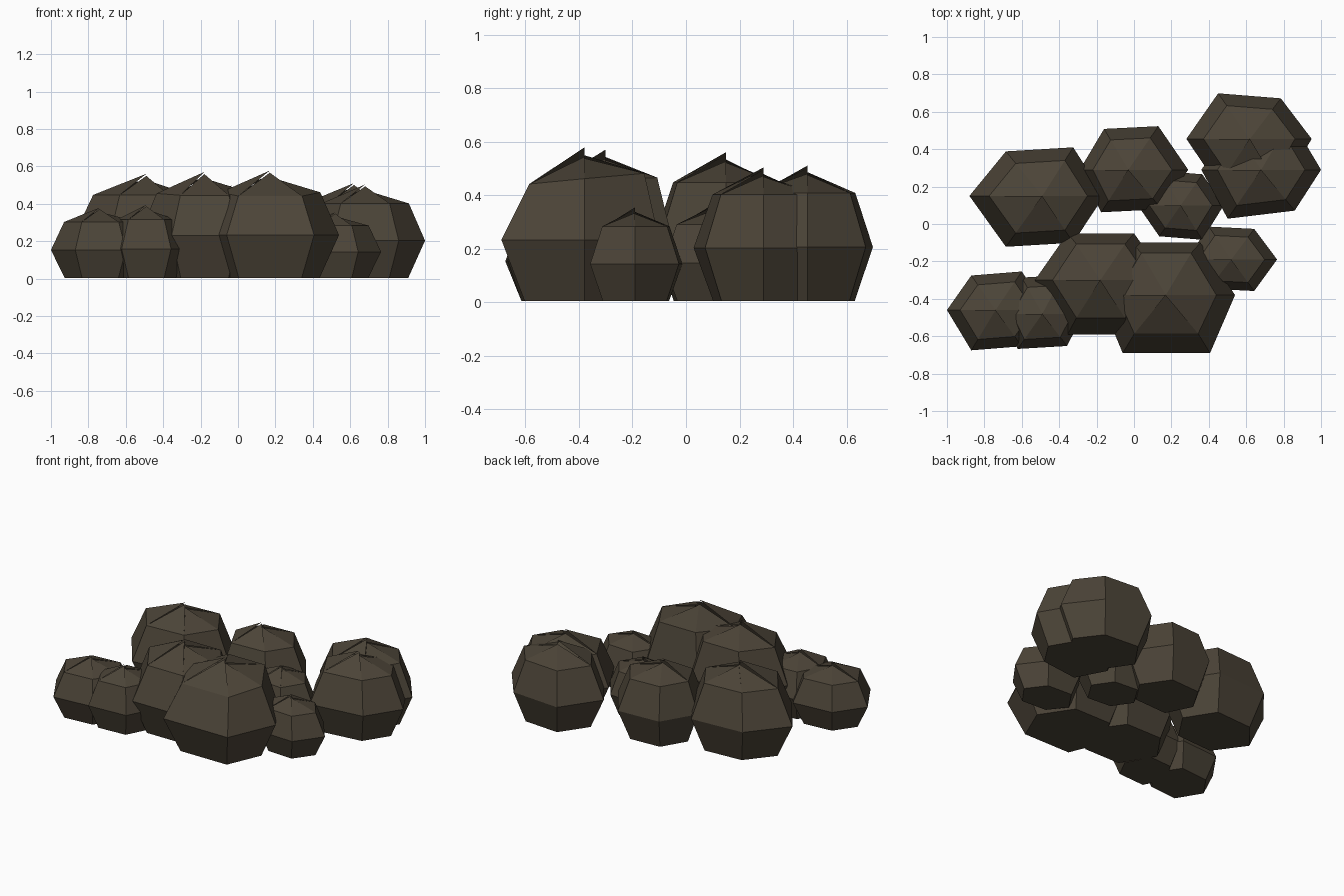
import bpy
import math

if "Cube" in bpy.data.objects:
    bpy.data.objects.remove(bpy.data.objects["Cube"])

# One dark earthy stone colour for the whole pile
stone = bpy.data.materials.new("dark_stone")
stone.diffuse_color = (0.072, 0.058, 0.039, 1.0)
stone.use_nodes = True
stone.node_tree.nodes["Principled BSDF"].inputs["Base Color"].default_value = stone.diffuse_color

SIDES = 6
SIN60 = math.sin(math.radians(60))


def boulder(name, cx, cy, left, right, front, back, mid, tilt=0.0, wide=0.5, lean=0.0):
    """Six-sided faceted boulder: flat base, widest ring at mid, shoulder ring
    and a cracked crown. tilt slants the front and back edges, wide sets their
    length, lean lowers the front of the shoulder."""

    def ring(scale, z, slope=0.0):
        points = []
        for i in range(SIDES):
            a = 2 * math.pi * i / SIDES
            c, s = math.cos(a), math.sin(a) / SIN60
            if abs(s) > 0.5:
                c = math.copysign(wide if s < 0 else 0.5, c)
            else:
                s = 0.0
            x = c * (right - cx if c > 0 else cx - left)
            y = s * (back - cy if s > 0 else cy - front) + tilt * x * abs(s)
            points.append((cx + x * scale, cy + y * scale + slope * abs(s), z + slope * s))
        return points

    verts = ring(0.72, 0.004) + ring(1.0, mid) + ring(0.73, mid * 1.98, lean)

    faces = [tuple(reversed(range(SIDES)))]
    for row in (0, SIDES):
        for i in range(SIDES):
            j = (i + 1) % SIDES
            faces.append((row + i, row + j, row + SIDES + j, row + SIDES + i))

    # Crown facets: the two front-left ones stand proud of the others
    lift = (0.93, 0.94, 0.95, 1.0, 0.98, 0.94)
    top = 2 * SIDES
    for i in range(SIDES):
        verts.append((cx, cy, mid * 2.48 * lift[i]))
        faces.append((top + i, top + (i + 1) % SIDES, len(verts) - 1))

    mesh = bpy.data.meshes.new(name)
    mesh.from_pydata(verts, [], faces)
    mesh.materials.append(stone)
    mesh.update()
    obj = bpy.data.objects.new(name, mesh)
    bpy.context.collection.objects.link(obj)


# Back row
boulder("back_left_boulder", -0.49, 0.15, -0.88, -0.16, -0.11, 0.40, 0.226, tilt=0.06)
boulder("back_middle_boulder", -0.03, 0.29, -0.29, 0.29, 0.07, 0.515, 0.202, tilt=0.05, wide=0.56)
boulder("back_right_boulder", 0.62, 0.455, 0.28, 0.95, 0.19, 0.685, 0.206, tilt=-0.08)
boulder("right_boulder", 0.68, 0.29, 0.36, 1.00, 0.05, 0.54, 0.203, tilt=0.12, wide=0.56)

# Small fillers
boulder("centre_small_boulder", 0.25, 0.10, 0.02, 0.48, -0.075, 0.275, 0.147, tilt=-0.08)
boulder("front_right_small_boulder", 0.52, -0.19, 0.28, 0.765, -0.352, -0.02, 0.143, tilt=-0.05)

# Front row
boulder("front_large_boulder", 0.17, -0.38, -0.19, 0.54, -0.69, -0.10, 0.233, wide=0.64, lean=0.02)
boulder("front_middle_boulder", -0.18, -0.30, -0.53, 0.18, -0.59, -0.05, 0.23, lean=0.01)
boulder("front_left_boulder", -0.74, -0.46, -1.00, -0.46, -0.665, -0.265, 0.153, tilt=0.08)
boulder("front_left_inner_boulder", -0.49, -0.48, -0.71, -0.27, -0.66, -0.28, 0.159, tilt=0.06, wide=0.6)
